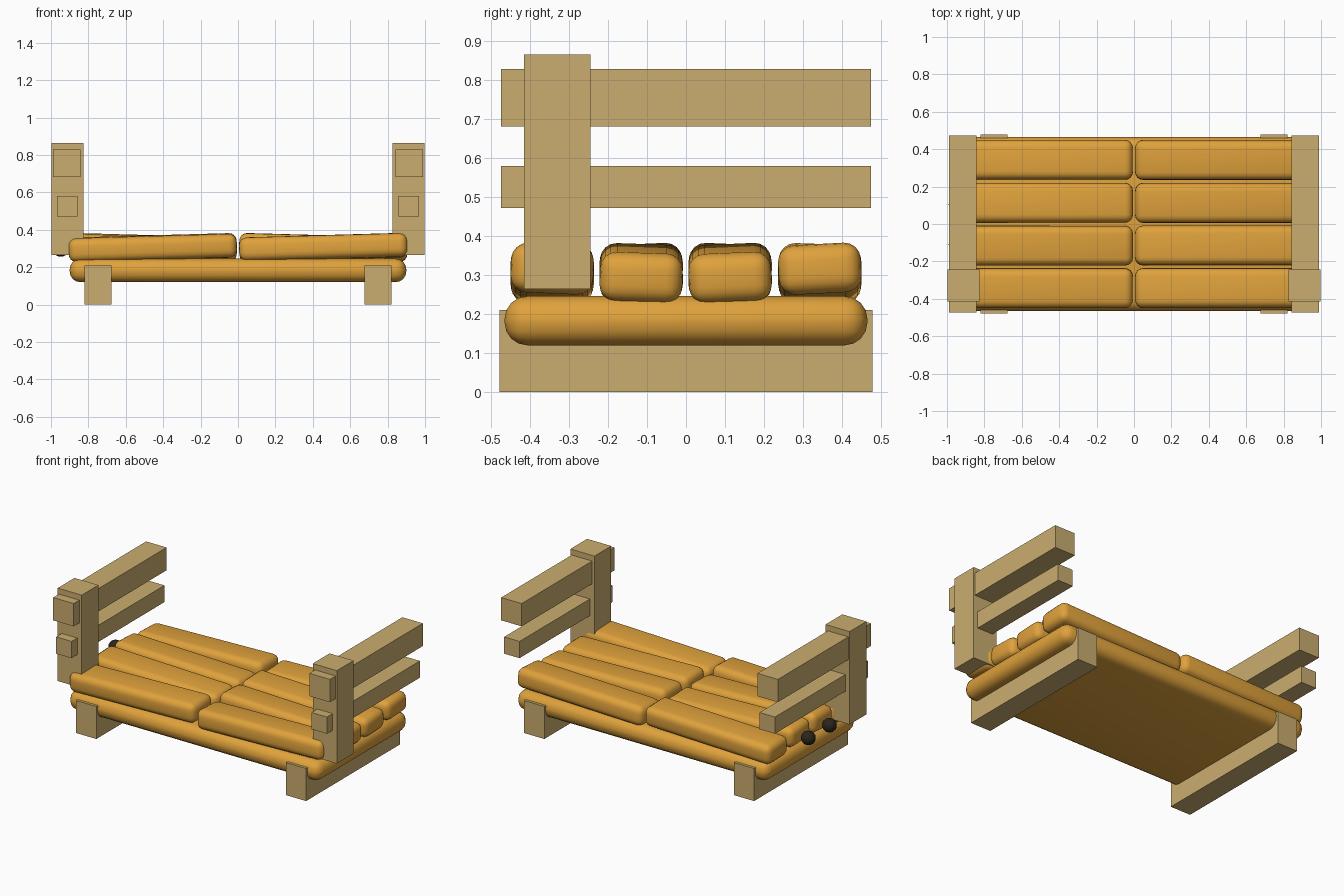
import bpy
from math import radians

cube = bpy.data.objects.get("Cube")
if cube:
    bpy.data.objects.remove(cube, do_unlink=True)


def material(name, color):
    m = bpy.data.materials.new(name)
    m.use_nodes = True
    m.diffuse_color = color
    m.node_tree.nodes["Principled BSDF"].inputs["Base Color"].default_value = color
    return m


wood = material("pale wood", (0.60, 0.42, 0.16, 1))
fabric = material("golden orange", (0.74, 0.36, 0.045, 1))
dark = material("dark brown", (0.025, 0.018, 0.012, 1))


def block(name, center, size, mat, bevel=0, segments=4, rot=(0, 0, 0)):
    """Box, optionally with soft rounded edges."""
    bpy.ops.mesh.primitive_cube_add(size=1, location=center)
    ob = bpy.context.object
    ob.name = name
    ob.scale = size
    bpy.ops.object.transform_apply(location=False, rotation=False, scale=True)
    ob.rotation_euler = [radians(a) for a in rot]
    ob.data.materials.append(mat)
    if bevel:
        mod = ob.modifiers.new("soft edges", "BEVEL")
        mod.width = bevel
        mod.segments = segments
        bpy.ops.object.modifier_apply(modifier=mod.name)
        bpy.ops.object.shade_smooth_by_angle(angle=radians(40))
    return ob


# Wooden frame, the same at both ends
for side, label in ((1, "left"), (-1, "right")):
    block(f"{label}_foot_beam", (side * 0.749, 0, 0.105), (0.144, 0.956, 0.21), wood)
    block(f"{label}_post", (side * 0.911, -0.33, 0.565), (0.172, 0.171, 0.60), wood)
    block(f"{label}_upper_rail", (side * 0.915, 0, 0.755), (0.146, 0.948, 0.147), wood)
    block(f"{label}_lower_rail", (side * 0.912, 0, 0.526), (0.110, 0.948, 0.108), wood)

# Padded base
block("base_pad", (0, 0, 0.183), (1.80, 0.93, 0.126), fabric, 0.058)

# Two columns of four long cushions, each tipped a little differently
rows = (-0.343, -0.115, 0.113, 0.343)
tips = {1: (1, -1, -1, 1), -1: (-1, 1, 1, -1)}
rolls = {1: (-2.5, -2, 2.5, 3), -1: (2, 2.5, -2.5, -2)}
for side, label in ((1, "left"), (-1, "right")):
    for i, y in enumerate(rows):
        tilt = -side * tips[side][i] * 1.6
        block(f"{label}_cushion_{i + 1}", (side * 0.456, y, 0.305),
              (0.90, 0.212, 0.127), fabric, 0.042, 4, (rolls[side][i], tilt, 0))

# Round studs on the right end
for i, y in enumerate((-0.11, 0.105)):
    bpy.ops.mesh.primitive_uv_sphere_add(segments=16, ring_count=10, radius=0.043,
                                         location=(-0.948, y, 0.299))
    stud = bpy.context.object
    stud.name = f"end_stud_{i + 1}"
    stud.data.materials.append(dark)
    bpy.ops.object.shade_smooth()
